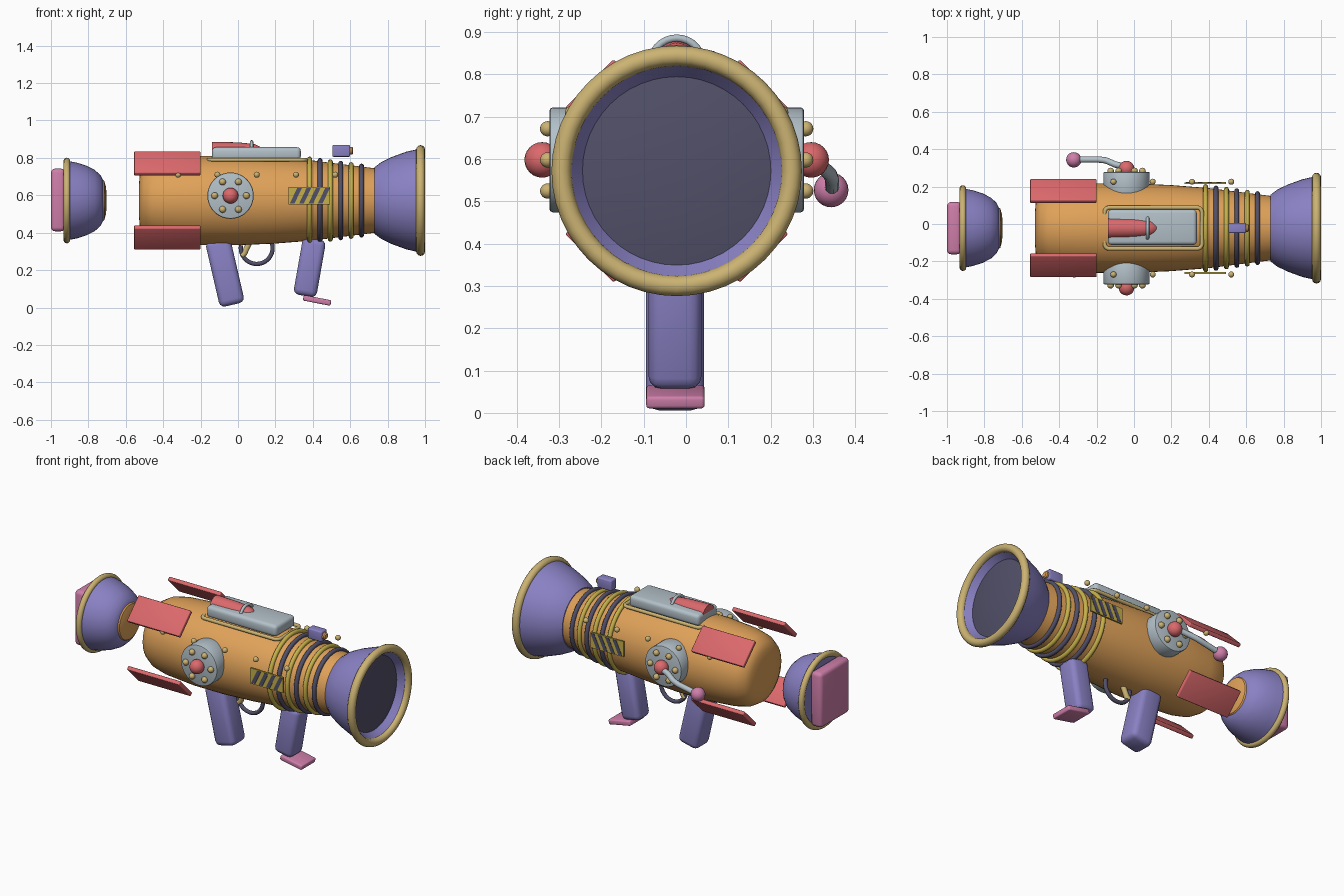
import bpy, bmesh, math
from mathutils import Vector, Matrix

if "Cube" in bpy.data.objects:
    bpy.data.objects.remove(bpy.data.objects["Cube"])

CY, CZ = -0.022, 0.572  # barrel axis


def material(name, *rgb):
    m = bpy.data.materials.new(name)
    m.use_nodes = True
    m.diffuse_color = (*rgb, 1)
    m.node_tree.nodes["Principled BSDF"].inputs["Base Color"].default_value = (*rgb, 1)
    return m


ORANGE = material("orange", 0.74, 0.36, 0.10)
PURPLE = material("purple", 0.25, 0.22, 0.55)
RED = material("red", 0.71, 0.14, 0.15)
GREY = material("pale grey", 0.45, 0.53, 0.58)
GOLD = material("gold", 0.60, 0.45, 0.17)
YELLOW = material("yellow", 0.56, 0.44, 0.07)
DARK = material("dark slate", 0.085, 0.08, 0.14)
PINK = material("pink", 0.62, 0.21, 0.40)


def finish(name, bm, mat, angle=40):
    bmesh.ops.recalc_face_normals(bm, faces=bm.faces)
    mesh = bpy.data.meshes.new(name)
    bm.to_mesh(mesh)
    bm.free()
    mesh.materials.append(mat)
    ob = bpy.data.objects.new(name, mesh)
    bpy.context.collection.objects.link(ob)
    bpy.ops.object.select_all(action="DESELECT")
    ob.select_set(True)
    bpy.context.view_layer.objects.active = ob
    bpy.ops.object.shade_smooth_by_angle(angle=math.radians(angle))
    return ob


def box(name, mat, loc, size, bevel=0.01, rot=(0, "Y")):
    bm = bmesh.new()
    bmesh.ops.create_cube(bm, size=1)
    bmesh.ops.scale(bm, vec=size, verts=bm.verts)
    if bevel:
        bmesh.ops.bevel(bm, geom=bm.edges[:], offset=bevel, segments=3,
                        profile=0.5, affect="EDGES")
    turn = Matrix.Rotation(math.radians(rot[0]), 4, rot[1])
    bm.transform(Matrix.Translation(loc) @ turn)
    return finish(name, bm, mat)


def revolve(name, mat, profile, y=CY, z=CZ, sides=48):
    """Spin (x, radius) points around the barrel direction."""
    bm = bmesh.new()
    verts = [bm.verts.new((x, y, z + r)) for x, r in profile]
    edges = [bm.edges.new(pair) for pair in zip(verts, verts[1:])]
    bmesh.ops.spin(bm, geom=verts + edges, cent=(0, y, z), axis=(1, 0, 0),
                   angle=math.tau, steps=sides, use_merge=True)
    bmesh.ops.remove_doubles(bm, verts=bm.verts, dist=0.0001)
    return finish(name, bm, mat)


def ring(name, mat, x, major, minor):
    steps = [math.tau * i / 12 for i in range(13)]
    return revolve(name, mat, [(x + minor * math.cos(a), major + minor * math.sin(a))
                               for a in steps])


def ball(name, mat, loc, radius):
    bm = bmesh.new()
    bmesh.ops.create_uvsphere(bm, u_segments=20, v_segments=12, radius=radius)
    bm.transform(Matrix.Translation(loc))
    return finish(name, bm, mat)


def tube(name, mat, points, radius, cyclic=False):
    curve = bpy.data.curves.new(name, "CURVE")
    curve.dimensions = "3D"
    curve.bevel_depth = radius
    curve.bevel_resolution = 3
    curve.use_fill_caps = True
    spline = curve.splines.new("POLY")
    spline.points.add(len(points) - 1)
    for p, co in zip(spline.points, points):
        p.co = (*co, 1)
    spline.use_cyclic_u = cyclic
    spline.use_smooth = True
    curve.materials.append(mat)
    ob = bpy.data.objects.new(name, curve)
    bpy.context.collection.objects.link(ob)
    return ob


def arc(start, end, count=16):
    for i in range(count + 1):
        a = math.radians(start + (end - start) * i / count)
        yield math.cos(a), math.sin(a)


# Barrel body
revolve("body", ORANGE, [(-0.53, 0), (-0.53, 0.08), (-0.525, 0.14), (-0.505, 0.18),
                         (-0.46, 0.208), (-0.38, 0.226), (-0.2, 0.239), (0, 0.239),
                         (0.2, 0.23), (0.4, 0.214), (0.55, 0.195), (0.75, 0.17), (0.75, 0)])

# Front bell with rim and dark bore
revolve("front_bell", PURPLE, [(0.73, 0), (0.73, 0.178), (0.765, 0.205), (0.82, 0.232),
                               (0.9, 0.261), (0.975, 0.278), (0.975, 0.25),
                               (0.935, 0.222), (0.92, 0)])
revolve("bore", DARK, [(0.925, 0.226), (0.936, 0.223), (0.947, 0.16), (0.954, 0.08), (0.956, 0)])
ring("front_rim", GOLD, 0.976, 0.272, 0.024)

# Rear bell, nose cap, rim and end pad
revolve("rear_bell", PURPLE, [(-0.72, 0), (-0.72, 0.105), (-0.735, 0.135), (-0.765, 0.163),
                              (-0.81, 0.186), (-0.86, 0.202), (-0.925, 0.215), (-0.925, 0)])
revolve("rear_cap", ORANGE, [(-0.735, 0.118), (-0.715, 0.105), (-0.705, 0.07), (-0.702, 0)])
ring("rear_rim", GOLD, -0.915, 0.211, 0.018)
box("end_pad", PINK, (-0.962, CY, 0.575), (0.076, 0.28, 0.335), 0.022)

# Barrel bands
for i in range(6):
    ring(f"band_{i + 1}", DARK if i % 2 else YELLOW, 0.383 + 0.0555 * i,
         0.222 - 0.0075 * i, 0.013)

# Four tangent fins
for i in range(4):
    deg = 45 + 90 * i
    a = math.radians(deg)
    box(f"fin_{i + 1}", RED, (-0.378, CY + 0.28 * math.cos(a), CZ + 0.28 * math.sin(a)),
        (0.355, 0.024, 0.162), 0.005, (deg, "X"))

# Side hubs, bolts, rivets and hazard plates
for side, s in (("right", -1), ("left", 1)):
    bm = bmesh.new()
    bmesh.ops.create_cone(bm, cap_ends=True, segments=40, radius1=0.124,
                          radius2=0.124, depth=0.12)
    rims = [e for e in bm.edges if abs(e.verts[0].co.z - e.verts[1].co.z) < 0.001]
    bmesh.ops.bevel(bm, geom=rims, offset=0.008, segments=2, profile=0.5, affect="EDGES")
    bm.transform(Matrix.Translation((-0.04, CY + s * 0.241, 0.598))
                 @ Matrix.Rotation(math.pi / 2, 4, "X"))
    finish(f"{side}_hub", bm, GREY)
    ball(f"{side}_hub_knob", RED, (-0.04, CY + s * 0.318, 0.598), 0.042)
    for i, (c, d) in enumerate(arc(0, 300, 5)):
        ball(f"{side}_hub_bolt_{i + 1}", GOLD,
             (-0.04 + 0.085 * c, CY + s * 0.305, 0.598 + 0.085 * d), 0.018)
    for i in range(5):
        ball(f"{side}_rivet_{i + 1}", GOLD, (-0.32 + 0.21 * i, CY + s * 0.248, 0.71), 0.016)
    box(f"{side}_hazard_plate", YELLOW, (0.38, CY + s * 0.24, 0.598), (0.222, 0.009, 0.095), 0)
    bm = bmesh.new()
    for i in range(4):
        x = 0.277 + 0.05 * i
        y = CY + s * 0.2465
        quad = [(x, 0.556), (x + 0.025, 0.556), (x + 0.065, 0.64), (x + 0.04, 0.64)]
        face = bm.faces.new([bm.verts.new((px, y, pz)) for px, pz in quad])
        grown = bmesh.ops.extrude_face_region(bm, geom=[face])["geom"]
        bmesh.ops.translate(bm, vec=(0, -s * 0.004, 0),
                            verts=[v for v in grown if isinstance(v, bmesh.types.BMVert)])
    finish(f"{side}_hazard_stripes", bm, DARK)

# Crank lever on the left hub
tube("lever", GREY, [(-0.04, 0.305, 0.598), (-0.1, 0.318, 0.585), (-0.15, 0.34, 0.565),
                     (-0.19, 0.345, 0.553), (-0.32, 0.345, 0.528)], 0.017)
ball("lever_knob", PINK, (-0.322, 0.343, 0.527), 0.041)

# Top panel with frame, dart and clip
box("top_panel", GREY, (0.098, CY + 0.005, 0.822), (0.475, 0.19, 0.07), 0.02)
frame = []
for k, (sx, sy) in enumerate(((1, 1), (-1, 1), (-1, -1), (1, -1))):
    for c, d in arc(90 * k, 90 * k + 90, 5):
        frame.append((0.103 + sx * 0.235 + 0.025 * c, CY + sy * 0.085 + 0.025 * d, 0.79))
tube("panel_frame", GOLD, frame, 0.011, True)
revolve("dart", RED, [(-0.138, 0), (-0.138, 0.056), (0.0, 0.053), (0.08, 0.045), (0.09, 0.044),
                      (0.17, 0)], CY, 0.83, 24)
tube("dart_clip", GREY, [(0.073, CY + 0.06 * c, 0.828 + 0.058 * d)
                         for c, d in arc(-10, 190)], 0.009)

# Sight
box("sight", PURPLE, (0.552, CY, 0.838), (0.096, 0.054, 0.064), 0.008)
revolve("sight_lens", ORANGE, [(0.59, 0), (0.59, 0.02), (0.61, 0.02), (0.616, 0.014),
                               (0.616, 0)], CY, 0.838, 20)

# Grips and foot
box("rear_grip", PURPLE, (-0.07, CY - 0.004, 0.19), (0.136, 0.136, 0.36), 0.03, (-13, "Y"))
box("front_grip", PURPLE, (0.383, CY - 0.004, 0.215), (0.125, 0.125, 0.31), 0.03, (10, "Y"))
box("foot", PINK, (0.423, CY - 0.003, 0.038), (0.15, 0.138, 0.03), 0.008, (11, "Y"))

# Trigger and guard
tube("trigger_guard", DARK, [(0.1 + 0.085 * c, CY, 0.318 + 0.085 * d)
                             for c, d in arc(170, 380, 24)], 0.012)
tube("trigger", GOLD, [(0.06, CY, 0.345), (0.045, CY, 0.315), (0.035, CY, 0.29),
                       (0.02, CY, 0.275)], 0.016)
